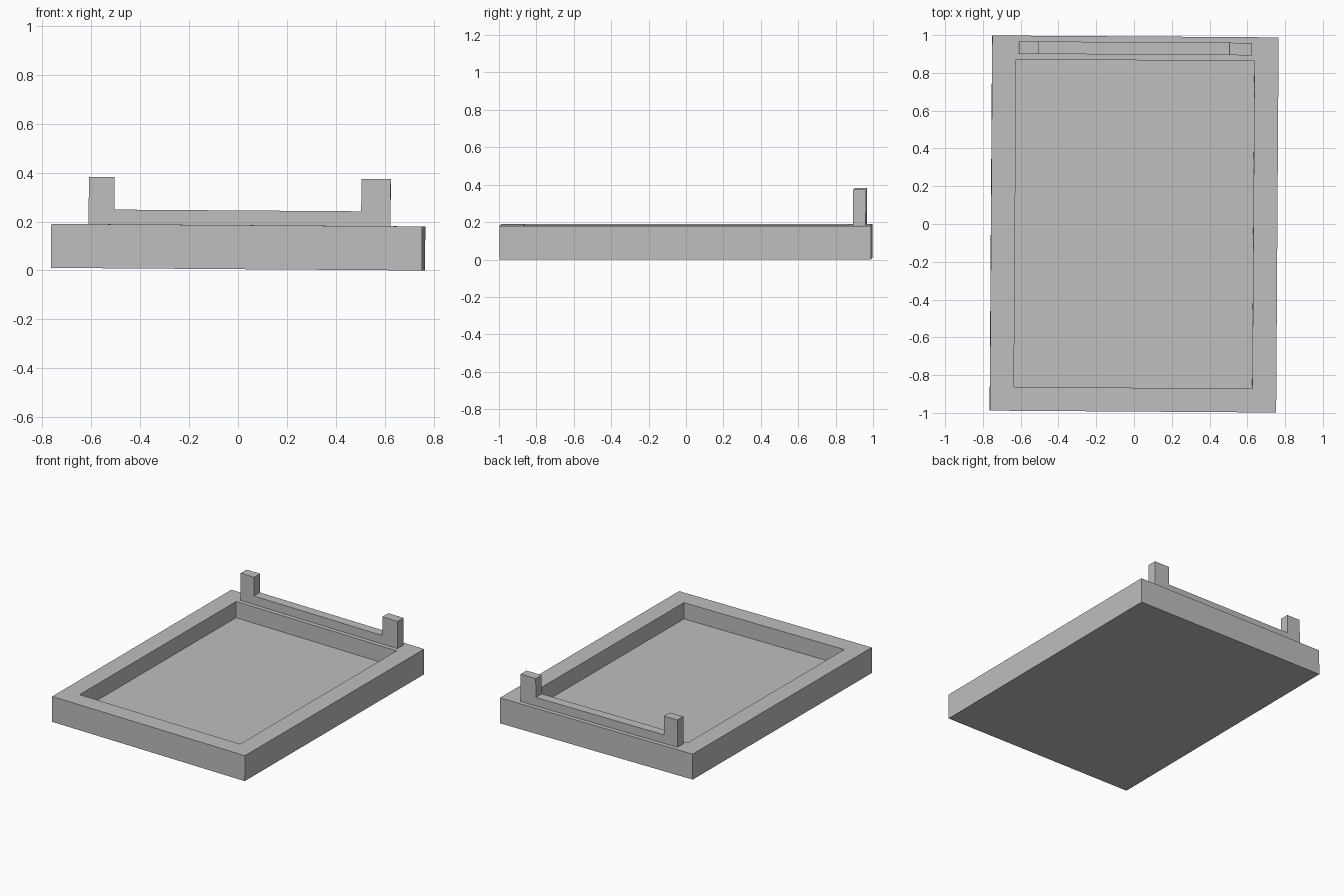
import bpy, bmesh
from mathutils import Matrix

cube = bpy.data.objects.get("Cube")
if cube:
    bpy.data.objects.remove(cube, do_unlink=True)

# Single plain grey
grey = bpy.data.materials.new("plain_grey")
grey.use_nodes = True
grey.diffuse_color = (0.52, 0.52, 0.52, 1)
grey.node_tree.nodes["Principled BSDF"].inputs["Base Color"].default_value = (0.52, 0.52, 0.52, 1)

# The whole piece sits very slightly turned and tilted
POSE = (Matrix.Translation((0, 0, 0.0053))
        @ Matrix.Rotation(-0.0066, 4, 'Z') @ Matrix.Rotation(0.007, 4, 'Y'))

HALF_X, HALF_Y = 0.758, 0.993      # tray outside
IN_X, IN_Y = 0.631, 0.867          # recess
RIM_Z, FLOOR_Z = 0.18, 0.065


def finish(bm, name):
    bmesh.ops.recalc_face_normals(bm, faces=bm.faces)
    mesh = bpy.data.meshes.new(name)
    bm.to_mesh(mesh)
    bm.free()
    mesh.materials.append(grey)
    obj = bpy.data.objects.new(name, mesh)
    bpy.context.collection.objects.link(obj)
    obj.matrix_world = POSE
    return obj


def extrude_outline(bm, points, offset):
    face = bm.faces.new([bm.verts.new(p) for p in points])
    new = bmesh.ops.extrude_face_region(bm, geom=[face])["geom"]
    verts = [g for g in new if isinstance(g, bmesh.types.BMVert)]
    bmesh.ops.translate(bm, verts=verts, vec=offset)


# Tray: nested rectangles bridged from the base, over the rim, down to the floor
bm = bmesh.new()
rings = []
for hx, hy, z in ((HALF_X, HALF_Y, 0), (HALF_X, HALF_Y, RIM_Z),
                  (IN_X, IN_Y, RIM_Z), (IN_X, IN_Y, FLOOR_Z)):
    rings.append([bm.verts.new((sx * hx, sy * hy, z))
                  for sx, sy in ((-1, -1), (1, -1), (1, 1), (-1, 1))])
for low, high in zip(rings, rings[1:]):
    for i in range(4):
        j = (i + 1) % 4
        bm.faces.new((low[i], low[j], high[j], high[i]))
bm.faces.new(rings[0])
bm.faces.new(rings[-1])
finish(bm, "tray")

# Back rail with an upright post at each end, as one U-shaped profile
RAIL_Z, POST_Z = 0.24, 0.373
profile = [(-0.618, RIM_Z), (0.616, RIM_Z), (0.616, POST_Z), (0.496, POST_Z),
           (0.496, RAIL_Z), (-0.513, RAIL_Z), (-0.513, POST_Z), (-0.618, POST_Z)]
bm = bmesh.new()
extrude_outline(bm, [(x, 0.897, z) for x, z in profile], (0, 0.066, 0))
finish(bm, "back_rail_with_posts")
